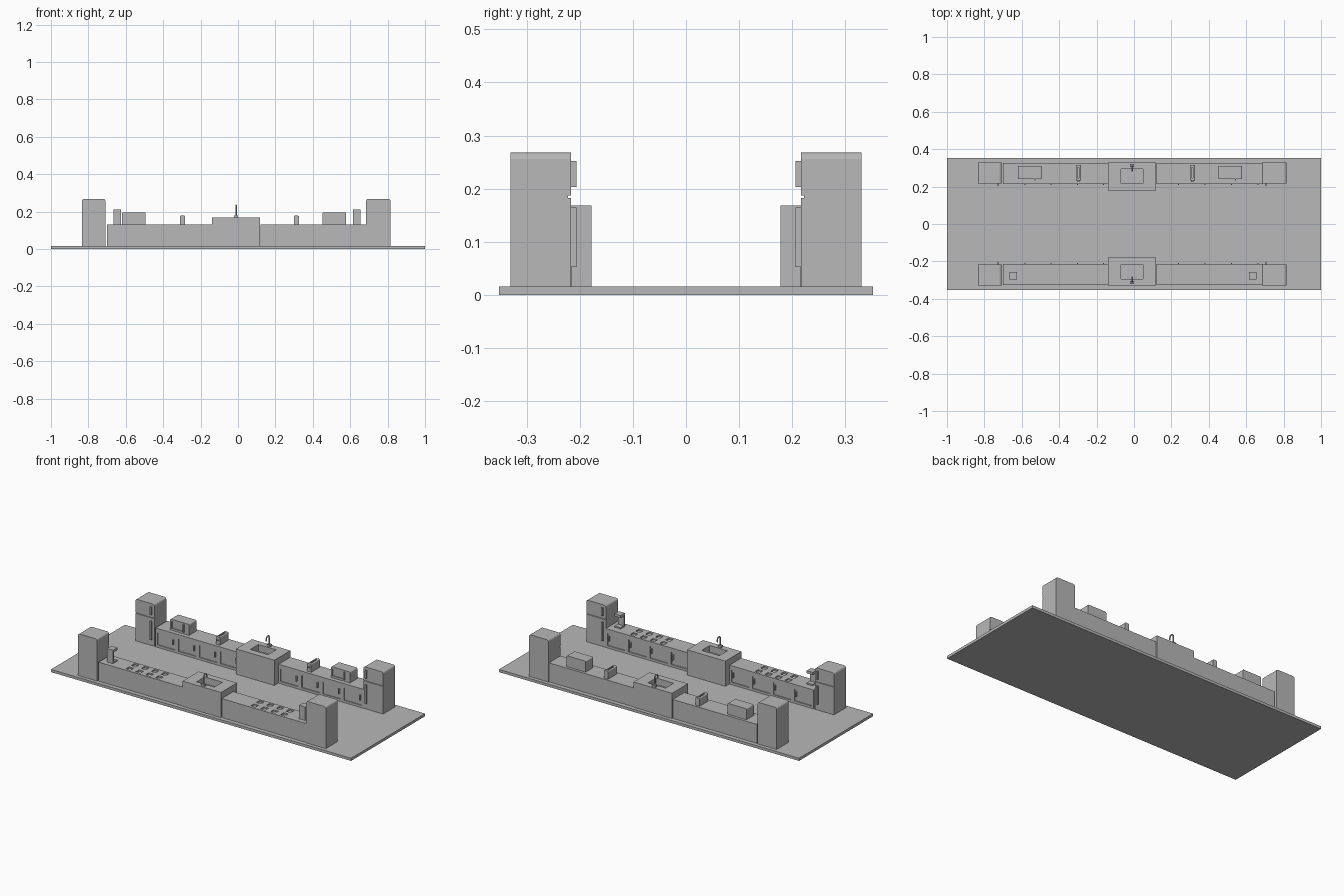
import bpy, bmesh, math
from mathutils import Vector

if "Cube" in bpy.data.objects:
    bpy.data.objects.remove(bpy.data.objects["Cube"])

mat = bpy.data.materials.new("plain_grey")
mat.diffuse_color = (0.48, 0.48, 0.48, 1)
mat.use_nodes = True
mat.node_tree.nodes["Principled BSDF"].inputs["Base Color"].default_value = mat.diffuse_color
F = 0.016          # floor top
C = 0.13           # worktop height
MID = -0.01        # centre line of the rows


def add_boxes(name, boxes):
    """One mesh from several boxes (x0, x1, y0, y1, z0, z1)."""
    bm = bmesh.new()
    for x0, x1, y0, y1, z0, z1 in boxes:
        y0, y1 = min(y0, y1), max(y0, y1)
        for v in bmesh.ops.create_cube(bm, size=1)["verts"]:
            v.co = Vector(((x0 + x1) / 2 + v.co.x * (x1 - x0),
                           (y0 + y1) / 2 + v.co.y * (y1 - y0),
                           (z0 + z1) / 2 + v.co.z * (z1 - z0)))
    me = bpy.data.meshes.new(name)
    bm.to_mesh(me)
    bm.free()
    ob = bpy.data.objects.new(name, me)
    bpy.context.collection.objects.link(ob)
    me.materials.append(mat)
    return ob


def apply(ob, mod):
    bpy.context.view_layer.objects.active = ob
    bpy.ops.object.modifier_apply(modifier=mod.name)


def cut(ob, boxes):
    cutter = add_boxes("cutter", boxes)
    cutter.hide_render = True
    m = ob.modifiers.new("cut", "BOOLEAN")
    m.operation, m.solver, m.object = "DIFFERENCE", "EXACT", cutter
    apply(ob, m)
    bpy.data.objects.remove(cutter)


def round_top(ob, w):
    """Round the upper edges that run front to back."""
    bm = bmesh.new()
    bm.from_mesh(ob.data)
    top = max(v.co.z for v in bm.verts)
    edges = [e for e in bm.edges if all(abs(v.co.z - top) < 1e-5 for v in e.verts)
             and abs(e.verts[0].co.x - e.verts[1].co.x) < 1e-5]
    bmesh.ops.bevel(bm, geom=edges, offset=w, segments=3, profile=0.5, affect="EDGES")
    bm.to_mesh(ob.data)
    bm.free()


def tube(name, pts, r):
    cu = bpy.data.curves.new(name, "CURVE")
    cu.dimensions = "3D"
    cu.bevel_depth, cu.bevel_resolution, cu.use_fill_caps = r, 2, True
    sp = cu.splines.new("POLY")
    sp.points.add(len(pts) - 1)
    for p, co in zip(sp.points, pts):
        p.co = (*co, 1)
    ob = bpy.data.objects.new(name, cu)
    bpy.context.collection.objects.link(ob)
    cu.materials.append(mat)


# floor slab
add_boxes("floor", [(-1, 1, -0.352, 0.352, 0, F)])

for s, row in ((-1, "front"), (1, "back")):
    face = s * 0.215       # side of the cabinets facing the aisle
    # cabinets with recessed doors and burner wells
    for side, x0, x1 in (("left", -0.70, -0.14), ("right", 0.12, 0.686)):
        cab = add_boxes(f"{row}_{side}_cabinet", [(x0, x1, face, s * 0.326, F, C)])
        n, w = 4, (x1 - x0) / 4
        cut(cab, [(x0 + i * w + 0.012, x0 + (i + 1) * w - 0.012,
                   s * 0.20, s * 0.221, 0.03, 0.104) for i in range(n)])
        if s < 0:
            cx = -0.415 if side == "left" else 0.418
            cut(cab, [(cx + dx - 0.0155, cx + dx + 0.0155, y - 0.0155, y + 0.0155,
                       C - 0.008, C + 0.02)
                      for dx in (-0.099, -0.033, 0.033, 0.099)
                      for y in (-0.243, -0.296)])
        # door handles
        add_boxes(f"{row}_{side}_door_handles",
                  [(x0 + (i + 1) * w - 0.026, x0 + (i + 1) * w - 0.020,
                    s * 0.209, s * 0.222, 0.06, 0.09) for i in range(n)])

    # raised sink block
    sink = add_boxes(f"{row}_sink_block", [(-0.138, 0.118, s * 0.178, s * 0.33, F, 0.168)])
    cut(sink, [(-0.07, 0.048, s * 0.217, s * 0.294, 0.128, 0.2)])
    # gooseneck tap and its base
    arc = [(MID, s * (0.298 + 0.013 * math.cos(a)), 0.221 + 0.013 * math.sin(a))
           for a in (math.pi * i / 8 for i in range(9))]
    tube(f"{row}_tap", [(MID, s * 0.311, 0.166)] + arc + [(MID, s * 0.285, 0.207)], 0.004)
    add_boxes(f"{row}_tap_base", [(MID - 0.011, MID + 0.011, s * 0.304, s * 0.32, 0.167, 0.18)])

    # fridges with door gap and handles
    for side, x0, x1, hx in (("left", -0.835, -0.709, -0.728), ("right", 0.685, 0.816, 0.705)):
        fr = add_boxes(f"{row}_{side}_fridge", [(x0, x1, s * 0.216, s * 0.33, F, 0.268)])
        round_top(fr, 0.012)
        cut(fr, [(x0 - 0.01, x1 + 0.01, s * 0.20, s * 0.222, 0.182, 0.187)])
        add_boxes(f"{row}_{side}_fridge_handles",
                  [(hx - 0.005, hx + 0.005, s * 0.206, s * 0.218, 0.203, 0.252),
                   (hx - 0.005, hx + 0.005, s * 0.206, s * 0.218, 0.053, 0.165)])

# coffee makers on the front row: base, back and head
for side, x in (("left", -0.645), ("right", 0.635)):
    add_boxes(f"{side}_coffee_maker",
              [(x - 0.02, x + 0.02, -0.297, -0.256, C, 0.138),
               (x - 0.02, x + 0.02, -0.297, -0.286, 0.138, 0.196),
               (x - 0.02, x + 0.02, -0.297, -0.256, 0.196, 0.211)])

# microwaves on the back row
for side, x in (("left", -0.558), ("right", 0.514)):
    mw = add_boxes(f"{side}_microwave", [(x - 0.062, x + 0.064, 0.24, 0.31, C, 0.196)])
    round_top(mw, 0.006)
    cut(mw, [(x - 0.052, x + 0.018, 0.22, 0.246, 0.142, 0.184)])
    add_boxes(f"{side}_microwave_handle", [(x + 0.026, x + 0.032, 0.233, 0.241, 0.14, 0.188)])

# toasters on the back row, with slot and lever
for side, x in (("left", -0.297), ("right", 0.312)):
    to = add_boxes(f"{side}_toaster", [(x - 0.0135, x + 0.0135, 0.232, 0.315, C, 0.178)])
    round_top(to, 0.005)
    cut(to, [(x - 0.004, x + 0.004, 0.245, 0.302, 0.155, 0.2)])
    add_boxes(f"{side}_toaster_lever", [(x - 0.006, x + 0.006, 0.225, 0.233, 0.155, 0.161)])
